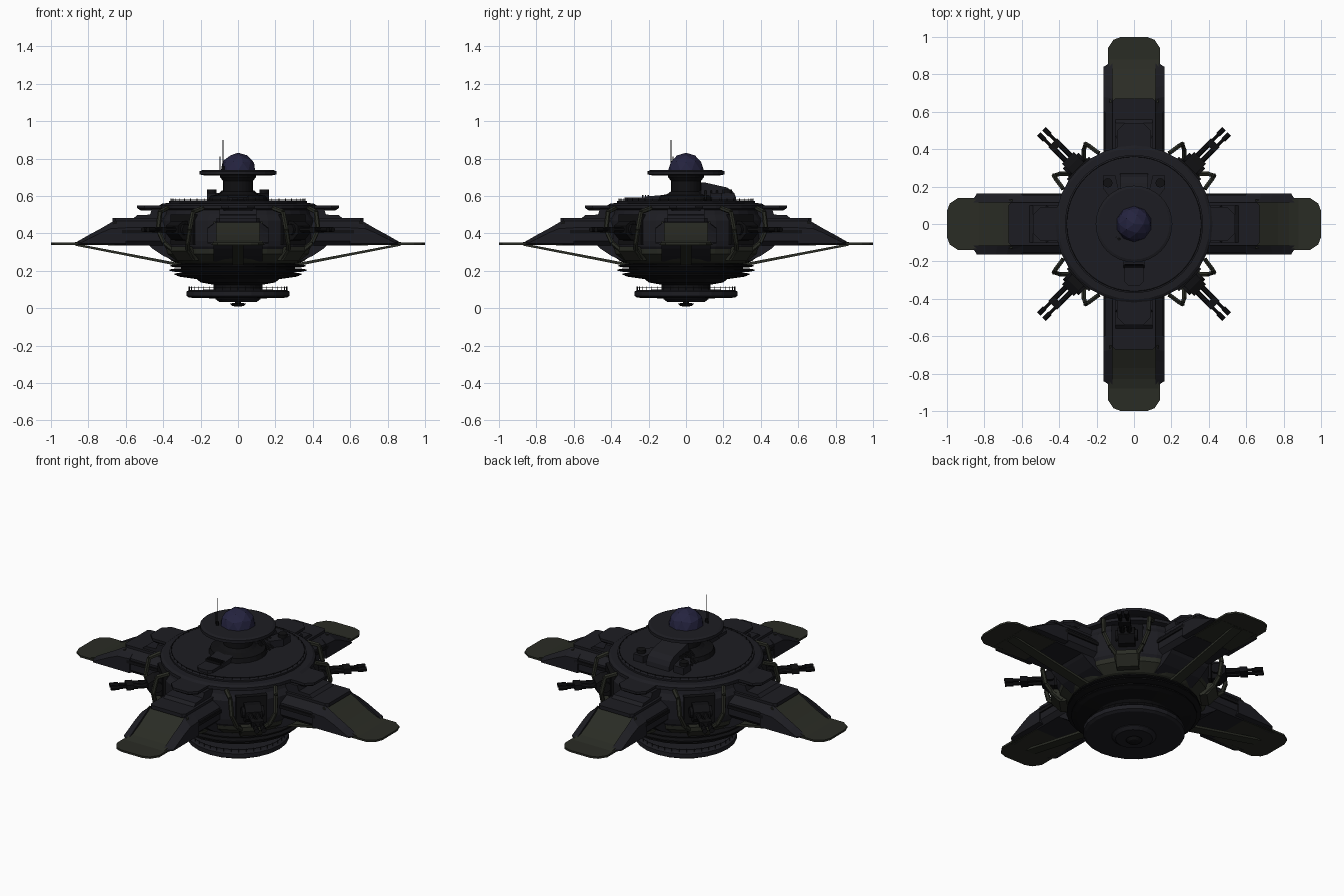
import bpy, bmesh, math
from mathutils import Matrix, Vector

if "Cube" in bpy.data.objects:
    bpy.data.objects.remove(bpy.data.objects["Cube"])


def mat(name, c):
    m = bpy.data.materials.new(name)
    m.diffuse_color = (*c, 1)
    m.use_nodes = True
    m.node_tree.nodes["Principled BSDF"].inputs["Base Color"].default_value = m.diffuse_color
    return m


HULL = mat("dark_hull", (.012, .012, .016))
OLIVE = mat("olive_panel", (.023, .025, .018))
BLACK = mat("black_metal", (.005, .005, .006))
BLUE = mat("blue_dome", (.018, .017, .05))


def finish(bm, name, m, rot=0):
    bmesh.ops.recalc_face_normals(bm, faces=bm.faces)
    bm.transform(Matrix.Rotation(math.radians(rot), 4, 'Z'))
    me = bpy.data.meshes.new(name)
    bm.to_mesh(me)
    bm.free()
    me.materials.append(m)
    ob = bpy.data.objects.new(name, me)
    bpy.context.collection.objects.link(ob)
    return ob


def lathe(name, prof, m, seg=32):
    """Revolve (radius, z) points around z, capped at both ends."""
    bm = bmesh.new()
    rings = [[bm.verts.new((r * math.cos(2 * math.pi * i / seg), r * math.sin(2 * math.pi * i / seg), z))
              for i in range(seg)] for r, z in prof]
    for a, b in zip(rings, rings[1:]):
        for i in range(seg):
            j = (i + 1) % seg
            bm.faces.new((a[i], a[j], b[j], b[i]))
    bm.faces.new(rings[0])
    bm.faces.new(rings[-1])
    return finish(bm, name, m)


def prism(name, pts, axis, lo, hi, m, rot=0, pts2=None):
    """Extrude a 2D outline along an axis; pts2 gives a different far outline."""
    def place(p, h):
        return {'x': (h, *p), 'y': (p[0], h, p[1]), 'z': (*p, h)}[axis]
    bm = bmesh.new()
    a = [bm.verts.new(place(p, lo)) for p in pts]
    b = [bm.verts.new(place(p, hi)) for p in (pts2 or pts)]
    n = len(a)
    for i in range(n):
        j = (i + 1) % n
        bm.faces.new((a[i], a[j], b[j], b[i]))
    bm.faces.new(a)
    bm.faces.new(b)
    return finish(bm, name, m, rot)


def box(name, x0, x1, y0, y1, z0, z1, m, rot=0):
    return prism(name, [(x0, y0), (x1, y0), (x1, y1), (x0, y1)], 'z', z0, z1, m, rot)


def add_rod(bm, p, q, r, seg=8):
    p, q = Vector(p), Vector(q)
    d = q - p
    M = Matrix.Translation((p + q) / 2) @ d.to_track_quat('Z', 'Y').to_matrix().to_4x4()
    bmesh.ops.create_cone(bm, cap_ends=True, segments=seg, radius1=r, radius2=r, depth=d.length, matrix=M)


def rods(name, segs, m, rot=0, sides=8):
    bm = bmesh.new()
    for p, q, r in segs:
        add_rod(bm, p, q, r, sides)
    return finish(bm, name, m, rot)


def railing(name, r, z0, z1, n):
    def pt(i, z):
        return (r * math.cos(2 * math.pi * i / n), r * math.sin(2 * math.pi * i / n), z)
    segs = [(pt(i, z0), pt(i, z1), .002) for i in range(n)]
    segs += [(pt(i, z1 - .004), pt(i + 1, z1 - .004), .0015) for i in range(n)]
    rods(name, segs, BLACK, sides=4)


def oct_outline(x0, x1, w, c):
    return [(x0, -w + c), (x0 + c, -w), (x1 - c, -w), (x1, -w + c),
            (x1, w - c), (x1 - c, w), (x0 + c, w), (x0, w - c)]


# lower dish, sensor tip and stacked rings
lathe("sensor_tip", [(.012, .008), (.03, .012), (.045, .025), (.015, .028), (.015, .04)], BLACK, 16)
lathe("lower_dish", [(.10, .033), (.12, .048), (.12, .052), (.26, .056), (.275, .065),
                     (.275, .09), (.26, .096), (.14, .10)], HULL, 24)
railing("lower_railing", .262, .09, .115, 40)
lathe("lower_neck", [(.13, .09), (.13, .125), (.20, .138), (.22, .155), (.31, .168), (.33, .175)], BLACK, 24)
for i, (r, z) in enumerate([(.34, .172), (.365, .194), (.36, .217)]):
    lathe(f"lower_ring_{i}", [(r - .03, z), (r, z + .006), (r, z + .013), (r - .03, z + .018)], BLACK, 24)
lathe("ring_core", [(.30, .17), (.31, .255)], BLACK, 24)

# main hull
lathe("hull_belly", [(.32, .24), (.35, .25), (.40, .29), (.405, .315)], OLIVE, 32)
lathe("main_hull", [(.40, .31), (.415, .33), (.42, .36), (.42, .47), (.40, .50), (.39, .535)], HULL, 32)
lathe("top_deck", [(.39, .525), (.42, .532), (.42, .55), (.405, .56), (.37, .562), (.37, .572), (.355, .575)], HULL, 32)
railing("deck_railing", .36, .57, .586, 48)

# bridge tower
lathe("tower_base", [(.16, .57), (.15, .60), (.10, .61), (.08, .625), (.08, .68), (.095, .70), (.095, .712)], BLACK, 24)
lathe("tower_platform", [(.18, .71), (.205, .715), (.205, .732), (.19, .738), (.10, .738)], HULL, 32)
bm = bmesh.new()
bmesh.ops.create_icosphere(bm, subdivisions=2, radius=.096, matrix=Matrix.Translation((0, 0, .735)))
bmesh.ops.bisect_plane(bm, geom=bm.verts[:] + bm.edges[:] + bm.faces[:],
                       plane_co=(0, 0, .73), plane_no=(0, 0, -1), clear_outer=True)
finish(bm, "radar_dome", BLUE)
rods("antennas", [((-.08, -.08, .73), (-.08, -.08, .90), .002),
                  ((-.095, -.07, .73), (-.095, -.07, .81), .003),
                  ((-.08, -.08, .73), (-.08, -.08, .76), .008)], BLACK, sides=6)

# deck buildings: rear block with side wings, front block
prof = [(.08, .57), (.08, .672), (.10, .672), (.22, .645), (.25, .625), (.265, .60), (.27, .57)]
prism("rear_building", prof, 'x', -.075, .075, HULL)
for s in (-1, 1):
    prism("rear_wing", [(s * .07, .13), (s * .12, .13), (s * .165, .19), (s * .165, .26), (s * .10, .26)],
          'z', .57, .615, HULL)
    rods("wing_vent", [((s * .14, .22, .61), (s * .14, .22, .634), .025)], BLACK, sides=12)
    for k in range(4):
        y = .07 + k * .03
        prism("rear_slat", [(s * .07, .63), (s * .085, .63), (s * .14, .578), (s * .12, .575)],
              'y', y, y + .01, BLACK)
prism("front_building", [(-.05, -.20), (-.05, -.31), (-.03, -.33), (.03, -.33), (.05, -.31), (.05, -.20)],
      'z', .57, .592, HULL)
prism("front_ramp", [(-.24, .57), (-.22, .597), (-.12, .605), (-.12, .57)], 'x', -.055, .055, HULL)
for k in range(3):
    box("front_slat", -.05, .05, -.235 + k * .015, -.228 + k * .015, .59, .606, BLACK)

# four arms
for a in (0, 90, 180, 270):
    sec = [(-.13, .335), (.13, .335), (.155, .36), (.155, .43), (.115, .466), (-.115, .466), (-.155, .43), (-.155, .36)]
    prism("arm_body", sec, 'x', .30, .66, HULL, a)
    prism("arm_roof", oct_outline(.30, .67, .115, .015), 'z', .46, .481, HULL, a)
    box("arm_side_ledge", .30, .62, -.163, .163, .40, .418, BLACK, a)
    prism("arm_step", [(.36, .47), (.57, .47), (.54, .497), (.47, .50), (.46, .53), (.36, .53)], 'y', -.10, .10, HULL, a)
    prism("arm_hatch", oct_outline(.36, .52, .075, .035), 'z', .522, .536, HULL, a,
          oct_outline(.36, .54, .09, .04))
    prism("arm_hatch_cap", oct_outline(.36, .54, .09, .04), 'z', .536, .55, HULL, a)
    prism("arm_nose", [(.65, .336), (.65, .463), (.70, .433), (.77, .392), (.83, .364), (.88, .35), (.88, .338)],
          'y', -.13, .13, OLIVE, a)
    tip = [(.72, -.13), (.80, -.14), (.94, -.14), (.985, -.11), (1, -.07),
           (1, .07), (.985, .11), (.94, .14), (.80, .14), (.72, .13)]
    prism("arm_tip_plate", tip, 'z', .339, .35, OLIVE, a)
    inner = [(.60, .337), (.60, .465), (.67, .463), (.73, .428), (.80, .39), (.87, .35), (.87, .337)]
    outer = [(.60, .345), (.60, .43), (.68, .425), (.74, .40), (.79, .375), (.84, .35), (.84, .345)]
    for s in (-1, 1):
        prism("arm_fin", inner, 'y', s * .115, s * .163, HULL, a, outer)
    prism("arm_strut", [(.30, .222), (.30, .238), (.87, .346), (.87, .334)], 'y', -.03, .03, OLIVE, a)
    prism("arm_root", [(.28, .30), (.28, .36), (.50, .36), (.46, .32), (.40, .28), (.33, .25)], 'y', -.13, .13, HULL, a)

# four diagonal gun turrets with olive guard frames
for a in (45, 135, 225, 315):
    prism("turret_body", [(.38, .36), (.38, .47), (.46, .465), (.50, .44), (.50, .40), (.46, .365)],
          'y', -.045, .045, BLACK, a)
    rods("turret_pivot", [((.45, -.06, .42), (.45, .06, .42), .03)], BLACK, a, 12)
    guns = []
    for s in (-1, 1):
        y = s * .019
        guns += [((.48, y, .42), (.69, y, .42), .009), ((.48, y, .42), (.60, y, .42), .015),
                 ((.655, y, .42), (.70, y, .42), .014)]
    rods("gun_barrels", guns, BLACK, a, 10)
    box("barrel_clamp", .575, .615, -.034, .034, .405, .435, BLACK, a)
    box("turret_recess", .38, .425, -.085, .085, .34, .50, BLACK, a)
    for s in (-1, 1):
        path = [(.40, s * .135, .535), (.465, s * .125, .515), (.485, s * .12, .42),
                (.47, s * .09, .35), (.44, s * .06, .315), (.385, s * .05, .265)]
        rods("guard_frame", [(p, q, .013) for p, q in zip(path, path[1:])], OLIVE, a, 6)
    prism("guard_foot", [(.36, .255), (.36, .33), (.45, .33), (.45, .305), (.40, .255)], 'y', -.06, .06, OLIVE, a)
